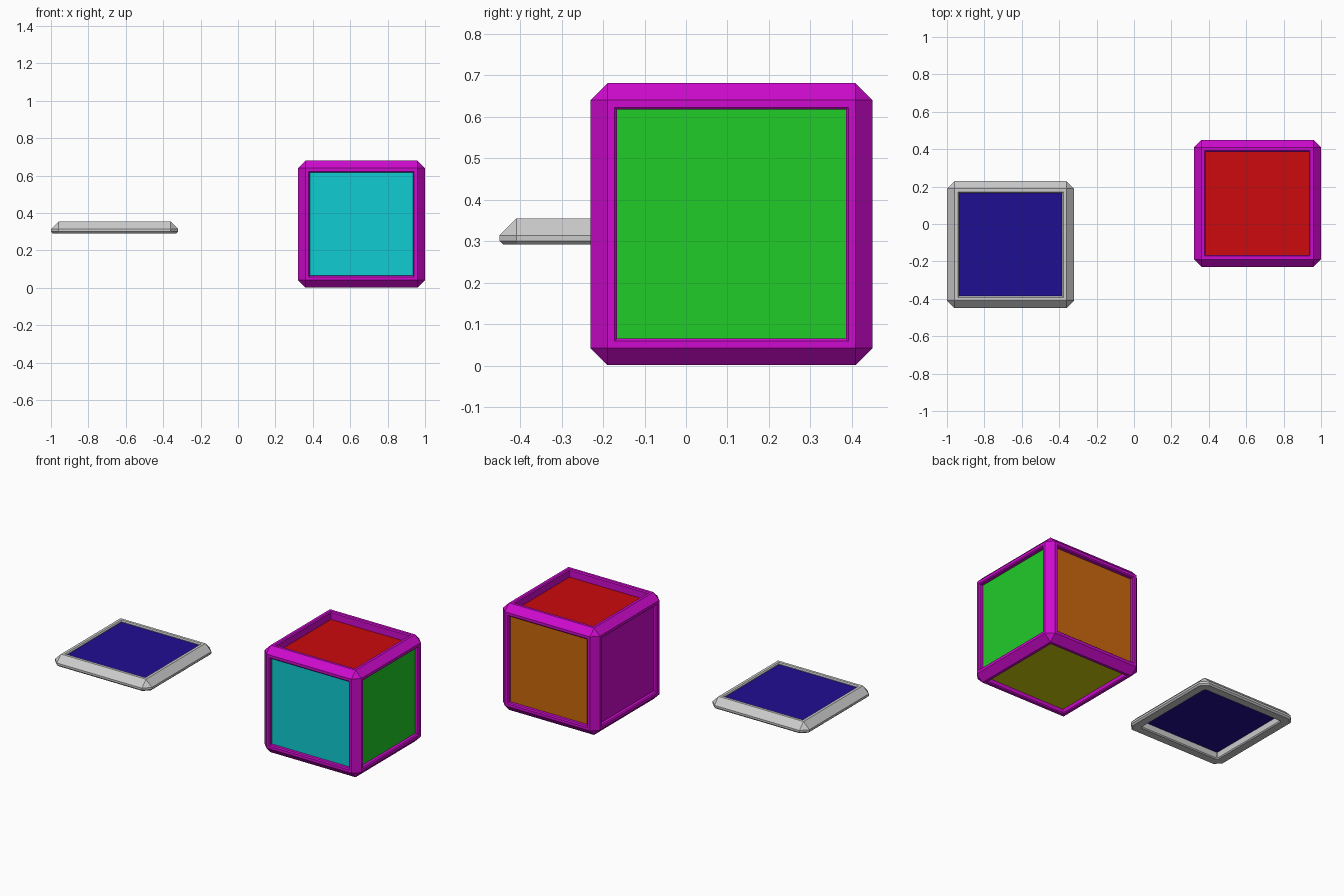
import bpy, bmesh
from mathutils import Vector

if "Cube" in bpy.data.objects:
    bpy.data.objects.remove(bpy.data.objects["Cube"])

H = 0.34        # half size of the cube
CH = 0.041      # outer chamfer
CUBE = Vector((0.66, 0.11, 0.341))
PAD = Vector((-0.66, -0.11, 0.355 - H))


def mat(name, rgb):
    # picture colours converted to linear values
    m = bpy.data.materials.new(name)
    m.diffuse_color = (*[((c + 0.055) / 1.055) ** 2.4 if c > 0.04 else c / 12.92
                         for c in rgb], 1)
    m.use_nodes = True
    m.node_tree.nodes["Principled BSDF"].inputs["Base Color"].default_value = m.diffuse_color
    return m


def finish(bm, name, loc, material=None):
    bmesh.ops.recalc_face_normals(bm, faces=bm.faces[:])
    me = bpy.data.meshes.new(name)
    bm.to_mesh(me)
    bm.free()
    ob = bpy.data.objects.new(name, me)
    ob.location = loc
    bpy.context.collection.objects.link(ob)
    if material:
        me.materials.append(material)
    return ob


def chamfered_cube():
    bm = bmesh.new()
    bmesh.ops.create_cube(bm, size=2 * H)
    bmesh.ops.bevel(bm, geom=bm.edges[:], offset=CH, offset_type='OFFSET',
                    segments=1, profile=0.5, affect='EDGES')
    bm.normal_update()
    return bm


def inset(bm, face, steps):
    for thick, depth in steps:
        bmesh.ops.inset_individual(bm, faces=[face], thickness=thick, depth=depth,
                                   use_even_offset=True)
        bm.normal_update()


def open_window(bm, face, wall):
    # flat rim, small inner chamfer, straight wall, open centre
    inset(bm, face, [(0.017, 0), (0.006, -0.006)])
    f = bmesh.ops.extrude_discrete_faces(bm, faces=[face])['faces'][0]
    bmesh.ops.translate(bm, verts=f.verts[:], vec=-f.normal * wall)
    bmesh.ops.delete(bm, geom=[f], context='FACES')


def panel(name, axis, loc, outer, material, thick=0.012):
    # thin slab whose outside lies at distance `outer` along axis
    bm = bmesh.new()
    bmesh.ops.create_cube(bm, size=1)
    bmesh.ops.scale(bm, verts=bm.verts[:], vec=(0.554, 0.554, thick))
    bmesh.ops.translate(bm, verts=bm.verts[:], vec=(0, 0, outer - thick / 2))
    rot = Vector((0, 0, 1)).rotation_difference(Vector(axis)).to_matrix()
    bmesh.ops.rotate(bm, verts=bm.verts[:], cent=(0, 0, 0), matrix=rot)
    return finish(bm, name, loc, material)


magenta = mat("magenta", (0.81, 0.04, 0.81))

# Cube frame with six windows
bm = chamfered_cube()
for f in [f for f in bm.faces if f.calc_area() > 0.2]:
    open_window(bm, f, 0.054)
finish(bm, "cube_frame", CUBE, magenta)

# Cube panels; the top one sits deeper
for name, axis, rgb, depth in [
        ("top_panel", (0, 0, 1), (0.8, 0.04, 0.05), 0.05),
        ("bottom_panel", (0, 0, -1), (0.8, 0.8, 0.04), 0.028),
        ("front_panel", (0, -1, 0), (0.06, 0.8, 0.82), 0.025),
        ("back_panel", (0, 1, 0), (0.8, 0.41, 0.05), 0.025),
        ("right_panel", (1, 0, 0), (0.13, 0.8, 0.16), 0.025),
        ("left_panel", (-1, 0, 0), None, 0.025)]:
    panel(name, axis, CUBE, H - depth, mat(name, rgb) if rgb else magenta)

# Loose square frame: top slice of the same chamfered cube
bm = chamfered_cube()
bmesh.ops.bisect_plane(bm, geom=bm.verts[:] + bm.edges[:] + bm.faces[:],
                       plane_co=(0, 0, H - 0.054), plane_no=(0, 0, 1),
                       clear_inner=True)
bmesh.ops.holes_fill(bm, edges=[e for e in bm.edges if e.is_boundary], sides=0)
bmesh.ops.recalc_face_normals(bm, faces=bm.faces[:])
bm.normal_update()
low = min(bm.faces, key=lambda f: f.calc_center_median().z)
inset(bm, low, [(0.009, 0.009), (0.031, 0)])
open_window(bm, low, 0.040)
top = max(bm.faces, key=lambda f: f.calc_area() * (f.normal.z > 0.9))
open_window(bm, top, 0.010)
finish(bm, "loose_frame", PAD)
panel("loose_panel", (0, 0, 1), PAD, H - 0.010, mat("blue", (0.125, 0.055, 0.57)), 0.01)
